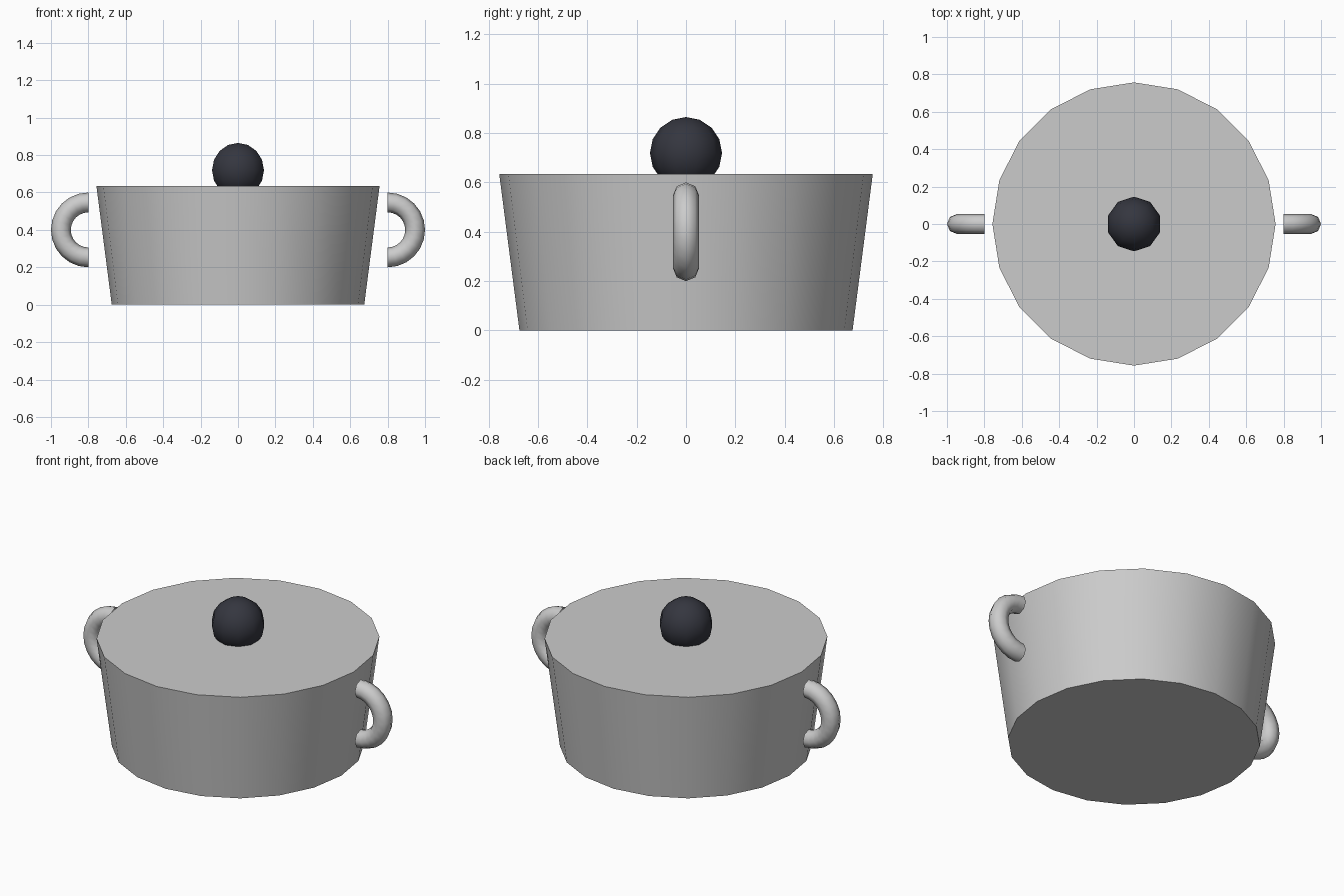
import bpy, bmesh
from math import pi, sin, cos, radians

if "Cube" in bpy.data.objects:
    bpy.data.objects.remove(bpy.data.objects["Cube"])


def finish(bm, name):
    me = bpy.data.meshes.new(name)
    bm.to_mesh(me)
    bm.free()
    ob = bpy.data.objects.new(name, me)
    bpy.context.collection.objects.link(ob)
    bpy.ops.object.select_all(action='DESELECT')
    bpy.context.view_layer.objects.active = ob
    ob.select_set(True)
    bpy.ops.object.shade_smooth_by_angle(angle=radians(40))
    return ob


# Pot body: tapered 20-sided drum, closed at the top
H = 0.635
bm = bmesh.new()
bmesh.ops.create_cone(bm, cap_ends=True, segments=20,
                      radius1=0.675, radius2=0.757, depth=H)
bmesh.ops.translate(bm, verts=bm.verts, vec=(0, 0, H / 2))
finish(bm, "pot_body")

# Lid knob: low-poly dark ball sunk into the top
bm = bmesh.new()
bmesh.ops.create_uvsphere(bm, u_segments=10, v_segments=8, radius=0.146)
bmesh.ops.translate(bm, verts=bm.verts, vec=(0, 0, 0.719))
knob = finish(bm, "lid_knob")
mat = bpy.data.materials.new("dark_knob")
mat.diffuse_color = (0.035, 0.037, 0.05, 1)
mat.use_nodes = True
mat.node_tree.nodes["Principled BSDF"].inputs["Base Color"].default_value = mat.diffuse_color
knob.data.materials.append(mat)


# Handles: open half rings standing just off the pot's sides
def handle(name, side, arc=12, tube=8, R=0.147, r=0.053):
    bm = bmesh.new()
    rings = []
    for i in range(arc + 1):
        a = -pi / 2 + pi * i / arc
        ring = []
        for j in range(tube):
            b = 2 * pi * j / tube
            d = R + r * cos(b)
            ring.append(bm.verts.new((side * (0.8 + d * cos(a)),
                                      r * sin(b), 0.4 + d * sin(a))))
        rings.append(ring)
    for p, q in zip(rings, rings[1:]):
        for j in range(tube):
            k = (j + 1) % tube
            f = (p[j], p[k], q[k], q[j])
            bm.faces.new(f if side < 0 else f[::-1])
    # Make the tube face outward
    f = next(iter(bm.faces))
    f.normal_update()
    c = sum((v.co for v in rings[0]), rings[0][0].co * 0) / tube
    if f.normal.dot(f.calc_center_median() - c) < 0:
        bmesh.ops.reverse_faces(bm, faces=bm.faces[:])
    ob = finish(bm, name)
    for p in ob.data.polygons:
        p.use_smooth = True
    # Keep every tube edge soft
    sharp = ob.data.attributes.get("sharp_edge")
    if sharp:
        ob.data.attributes.remove(sharp)


handle("right_handle", 1)
handle("left_handle", -1)
